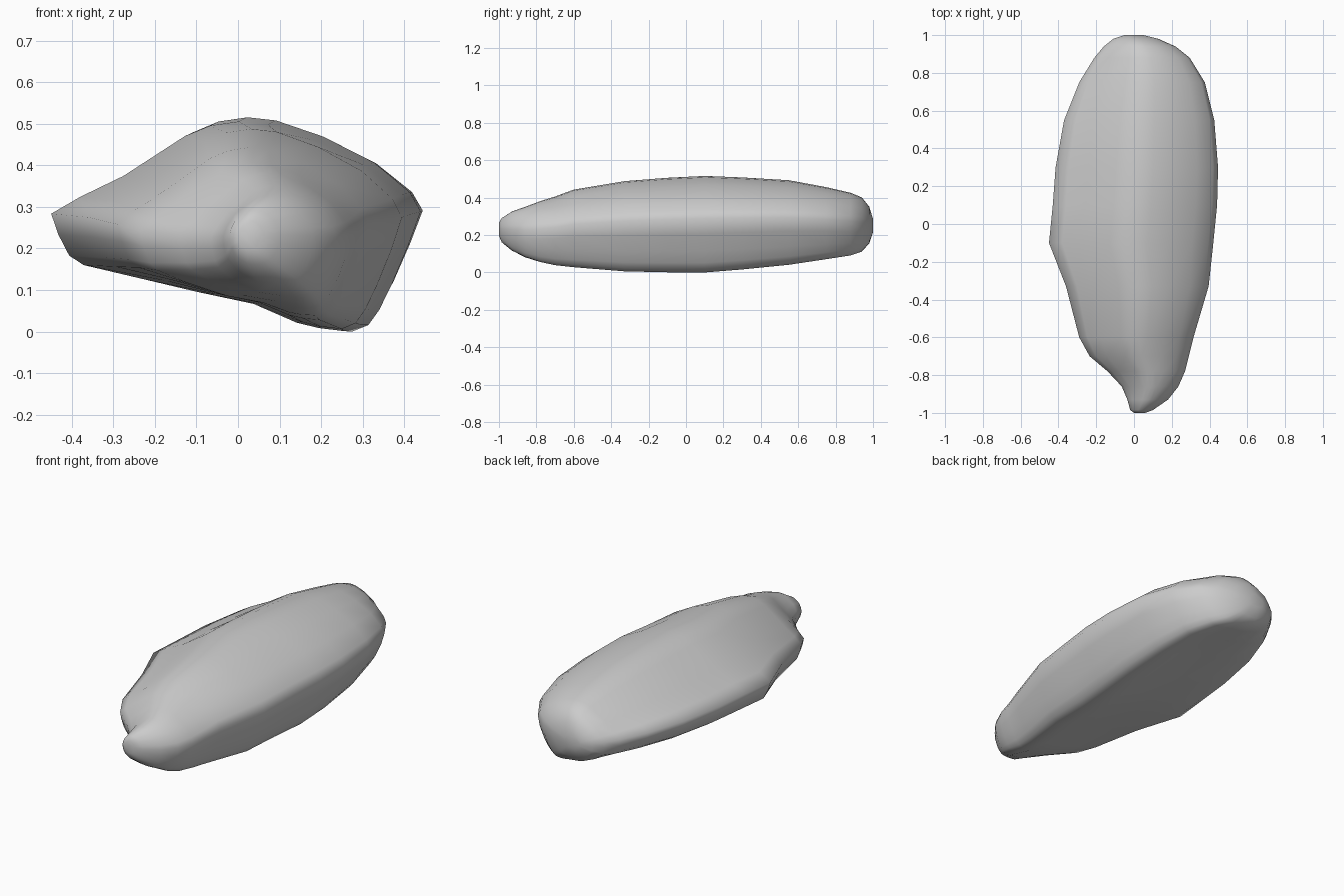
import bpy, bmesh

if "Cube" in bpy.data.objects:
    bpy.data.objects.remove(bpy.data.objects["Cube"])

# Normalised cross-section of the boulder (0..1 in width and height)
section = [(0, .56), (.08, .64), (.2, .74), (.37, .93), (.44, .98), (.52, 1), (.6, .985), (.73, .91),
           (.87, .79), (.97, .65), (1, .56), (.965, .4), (.92, .22), (.885, .1), (.855, .03),
           (.81, 0), (.74, .015), (.68, .04), (.56, .13), (.41, .185), (.25, .25),
           (.09, .315), (.05, .36), (.02, .46)]

# Stations along the length: y, xmin, xmax, zmin, zmax, roundness
stations = [
    (-1.00, .00, .06, .20, .27, 1), (-.985, -.02, .10, .165, .295, 1),
    (-.93, -.035, .18, .12, .33, .8), (-.86, -.065, .235, .085, .355, .6),
    (-.78, -.14, .27, .06, .385, .4), (-.70, -.235, .29, .043, .41, .25),
    (-.60, -.29, .315, .032, .447, .15), (-.33, -.36, .395, .01, .492, .05),
    (-.10, -.45, .42, .005, .51, 0), (.10, -.43, .44, .004, .52, 0),
    (.30, -.415, .445, .02, .512, 0), (.55, -.37, .425, .045, .497, .05),
    (.75, -.29, .375, .075, .46, .2), (.88, -.21, .295, .095, .43, .4),
    (.94, -.16, .22, .115, .405, .6), (.98, -.11, .13, .16, .355, .9),
    (1.00, -.05, .05, .22, .29, 1)]


def rounded(u, v, w):
    """Blend a section point towards a circle."""
    du, dv = u - .5, v - .5
    length = max((du * du + dv * dv) ** .5, 1e-4)
    return u + (.5 + .5 * du / length - u) * w, v + (.5 + .5 * dv / length - v) * w


# Loft the boulder skin through the stations
bm = bmesh.new()
rings = []
for y, x0, x1, z0, z1, w in stations:
    pts = [rounded(u, v, w) for u, v in section]
    ulo, uhi = min(p[0] for p in pts), max(p[0] for p in pts)
    vlo, vhi = min(p[1] for p in pts), max(p[1] for p in pts)
    rings.append([bm.verts.new((x0 + (x1 - x0) * (u - ulo) / (uhi - ulo), y,
                                z0 + (z1 - z0) * (v - vlo) / (vhi - vlo))) for u, v in pts])
n = len(section)
for a, b in zip(rings, rings[1:]):
    for i in range(n):
        j = (i + 1) % n
        bm.faces.new((a[i], a[j], b[j], b[i]))
bm.faces.new(rings[0])
bm.faces.new(rings[-1])
bmesh.ops.recalc_face_normals(bm, faces=bm.faces)

# Weathered, smooth-shaded stone
for f in bm.faces:
    f.smooth = True
mesh = bpy.data.meshes.new("boulder")
bm.to_mesh(mesh)
bm.free()
boulder = bpy.data.objects.new("boulder", mesh)
bpy.context.collection.objects.link(boulder)
lowest = min(v.co.z for v in mesh.vertices)
for v in mesh.vertices:
    v.co.z -= lowest
